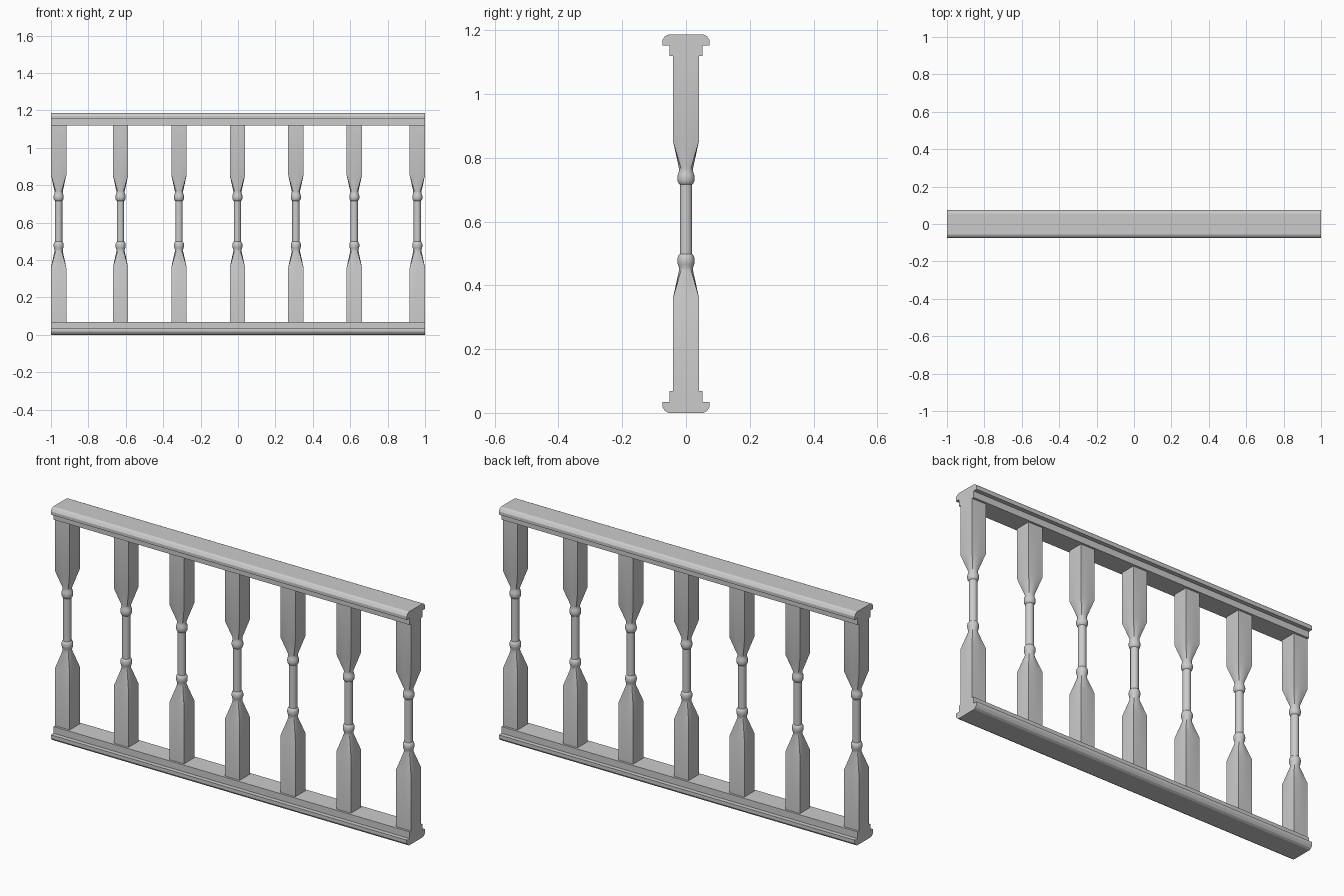
import bpy, bmesh, math

if "Cube" in bpy.data.objects:
    bpy.data.objects.remove(bpy.data.objects["Cube"])

N = 32            # points around each baluster ring
HALF = 0.041      # half width of the square blocks
MID = 0.607       # height the turned section mirrors about


def finish(bm, name, smooth=False):
    bmesh.ops.recalc_face_normals(bm, faces=bm.faces)
    me = bpy.data.meshes.new(name)
    bm.to_mesh(me)
    bm.free()
    ob = bpy.data.objects.new(name, me)
    bpy.context.collection.objects.link(ob)
    if smooth:
        bpy.ops.object.select_all(action='DESELECT')
        ob.select_set(True)
        bpy.context.view_layer.objects.active = ob
        bpy.ops.object.shade_smooth_by_angle(angle=math.radians(35))
    return ob


# Moulded rails: half profile (y, z) mirrored in y, swept along x
def rail(name, z0, sign):
    half = [(0.055, 0), (0.066, 0.006), (0.074, 0.018), (0.074, 0.034),
            (0.052, 0.034), (0.052, 0.068)]
    half = [(y, z0 + sign * z) for y, z in half]
    outline = half + [(-y, z) for y, z in reversed(half)]
    bm = bmesh.new()
    face = bm.faces.new([bm.verts.new((-1, y, z)) for y, z in outline])
    ext = bmesh.ops.extrude_face_region(bm, geom=[face], use_keep_orig=True)
    verts = [v for v in ext['geom'] if isinstance(v, bmesh.types.BMVert)]
    bmesh.ops.translate(bm, verts=verts, vec=(2, 0, 0))
    return finish(bm, name)


rail("bottom_rail", 0, 1)
rail("top_rail", 1.187, -1)


# Baluster: square block lofted into a turned shaft with two beads
def ring(bm, z, r, square):
    out = []
    for i in range(N):
        a = 2 * math.pi * i / N
        c, s = math.cos(a), math.sin(a)
        k = r / max(abs(c), abs(s)) if square else r
        out.append(bm.verts.new((c * k, s * k, z)))
    return out


def baluster():
    turned = [(0.447, 0.022), (0.457, 0.0225), (0.466, 0.0255), (0.473, 0.027),
              (0.482, 0.027), (0.490, 0.0255), (0.496, 0.022), (0.498, 0.0195)]
    levels = [(0.068, HALF, True), (0.36, HALF, True)]
    levels += [(z, r, False) for z, r in turned]
    upper = [(2 * MID - z, r, sq) for z, r, sq in reversed(levels)]
    upper[-1] = (1.12, HALF, True)
    bm = bmesh.new()
    rings = [ring(bm, *lv) for lv in levels + upper]
    for a, b in zip(rings, rings[1:]):
        for i in range(N):
            j = (i + 1) % N
            bm.faces.new((a[i], a[j], b[j], b[i]))
    bm.faces.new(rings[0])
    bm.faces.new(rings[-1])
    return finish(bm, "baluster", smooth=True)


# Seven balusters; end ones sit flush with the rail ends
xs = [-0.959] + [-0.628 + 0.3125 * i for i in range(5)] + [0.959]
first = baluster()
for i, x in enumerate(xs):
    ob = first if i == 0 else first.copy()
    if i:
        bpy.context.collection.objects.link(ob)
    ob.name = f"baluster_{i + 1}"
    ob.location.x = x
